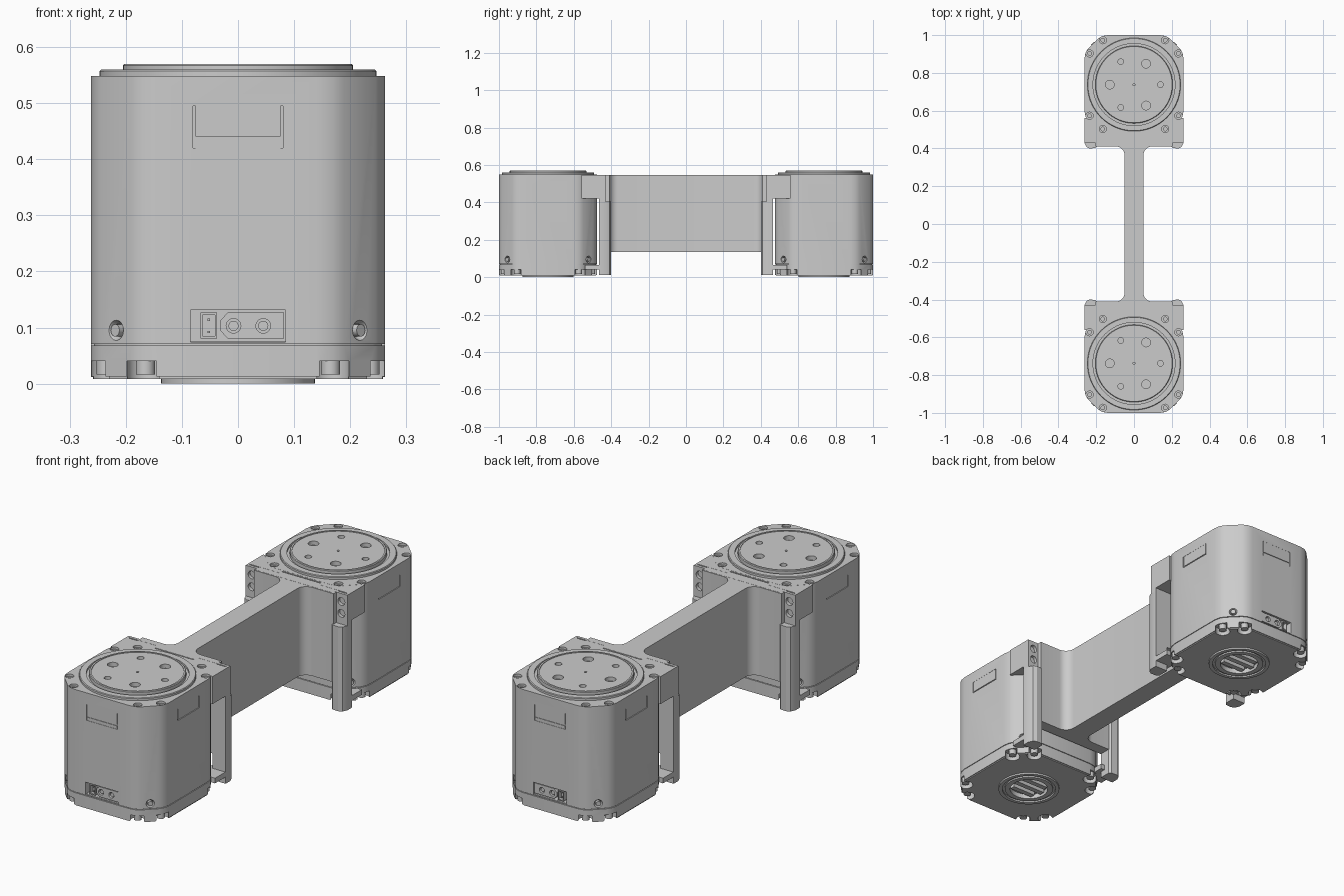
import bpy, bmesh, math
from mathutils import Matrix, Vector

if "Cube" in bpy.data.objects:
    bpy.data.objects.remove(bpy.data.objects["Cube"])

CY = 0.738            # motor axis position; everything is built at +y and mirrored
SCREWS = [(sx * a, CY + sy * b) for sx in (-1, 1) for sy in (-1, 1)
          for a, b in ((0.165, 0.235), (0.235, 0.165))]


def box(bm, x0, x1, y0, y1, z0, z1):
    m = Matrix.Translation(((x0 + x1) / 2, (y0 + y1) / 2, (z0 + z1) / 2))
    bmesh.ops.create_cube(bm, size=1, matrix=m @ Matrix.Diagonal((x1 - x0, y1 - y0, z1 - z0, 1)))


def cyl(bm, centre, r, depth, axis=(0, 0, 1), r2=None, n=24):
    rot = Vector(axis).to_track_quat('Z', 'Y').to_matrix().to_4x4()
    bmesh.ops.create_cone(bm, cap_ends=True, segments=n, radius1=r, radius2=r if r2 is None else r2,
                          depth=depth, matrix=Matrix.Translation(centre) @ rot)


def prism(bm, pts, z0, z1):
    f = bm.faces.new([bm.verts.new((x, y, z0)) for x, y in pts])
    top = bmesh.ops.extrude_face_region(bm, geom=[f])['geom']
    bmesh.ops.translate(bm, vec=(0, 0, z1 - z0), verts=[v for v in top if isinstance(v, bmesh.types.BMVert)])


def lathe(bm, prof):
    vs = [bm.verts.new((r, CY, z)) for r, z in prof]
    es = [bm.edges.new(p) for p in zip(vs, vs[1:])]
    bmesh.ops.spin(bm, geom=vs + es, cent=(0, CY, 0), axis=(0, 0, 1), angle=2 * math.pi, steps=72)
    bmesh.ops.remove_doubles(bm, verts=bm.verts, dist=1e-5)


def to_object(name, bm):
    bmesh.ops.recalc_face_normals(bm, faces=bm.faces)
    me = bpy.data.meshes.new(name)
    bm.to_mesh(me)
    bm.free()
    ob = bpy.data.objects.new(name, me)
    bpy.context.collection.objects.link(ob)
    return ob


def part(name, bm, cut=None, mirror=True):
    ob = to_object(name, bm)
    bpy.ops.object.select_all(action='DESELECT')
    ob.select_set(True)
    bpy.context.view_layer.objects.active = ob
    if cut:
        cutter = to_object("cutter", cut)
        mod = ob.modifiers.new("cut", 'BOOLEAN')
        mod.operation, mod.solver, mod.object, mod.use_self = 'DIFFERENCE', 'EXACT', cutter, True
        bpy.ops.object.modifier_apply(modifier="cut")
        bpy.data.objects.remove(cutter)
    bpy.ops.object.shade_smooth_by_angle(angle=math.radians(28))
    if mirror:
        mod = ob.modifiers.new("mirror", 'MIRROR')
        mod.use_axis = (False, True, False)
        mod.use_mirror_merge = False
    return ob


def housing(inset=0):
    # square with softened chamfered corners
    q = [(0.262, 0.14), (0.257, 0.168), (0.245, 0.189), (0.189, 0.245), (0.168, 0.257), (0.14, 0.262)]
    pts = []
    for k in range(4):
        c, s = round(math.cos(k * math.pi / 2)), round(math.sin(k * math.pi / 2))
        pts += [(c * x - s * y, s * x + c * y) for x, y in q]
    f = 1 - inset / 0.262
    return [(x * f, CY + y * f) for x, y in pts]


def screw_holes(bm):
    for x, y in SCREWS:
        cyl(bm, (x, y, 0.55), 0.019, 0.024)
        cyl(bm, (x, y, 0.53), 0.010, 0.04)


# motor housing with screw holes, connector pocket and side latches
bm, cut = bmesh.new(), bmesh.new()
prism(bm, housing(), 0.071, 0.548)
screw_holes(cut)
box(cut, -0.085, 0.085, 0.965, 1.05, 0.074, 0.131)
for sx in (-1, 1):
    for sy in (-1, 1):
        cyl(cut, (sx * 0.219, CY + sy * 0.219, 0.095), 0.012, 0.03, (sx, sy, 0), 0.027)
box(cut, -0.08, 0.08, 0.996, 1.05, 0.42, 0.495)
for sx in (-1, 1):
    x0, x1 = sorted((sx * 0.258, sx * 0.3))
    box(cut, x0, x1, CY - 0.08, CY + 0.08, 0.44, 0.495)
part("motor_housing", bm, cut)

# latch tabs in the pockets
bm = bmesh.new()
box(bm, -0.076, 0.076, 0.99, 0.9995, 0.44, 0.495)
box(bm, -0.076, 0.076, 0.99, 0.9985, 0.42, 0.435)
for sx in (-1, 1):
    x0, x1 = sorted((sx * 0.25, sx * 0.2612))
    box(bm, x0, x1, CY - 0.076, CY + 0.076, 0.445, 0.495)
part("latch_tabs", bm)

# screws: side, top and base
bm = bmesh.new()
for sx in (-1, 1):
    for sy in (-1, 1):
        cyl(bm, (sx * 0.212, CY + sy * 0.212, 0.095), 0.011, 0.02, (sx, sy, 0), n=16)
for x, y in SCREWS:
    cyl(bm, (x, y, 0.029), 0.017, 0.026, n=16)
part("screws", bm)

# base cover with notches around the screws
bm, cut = bmesh.new(), bmesh.new()
prism(bm, housing(0.004), 0.008, 0.014)
prism(bm, housing(), 0.013, 0.068)
prism(bm, housing(0.005), 0.066, 0.075)
for x, y in SCREWS:
    cyl(cut, (x, y, 0.0), 0.033, 0.08)
cyl(cut, (0, CY, 0.0), 0.13, 0.05, n=64)
part("base_cover", bm, cut)

# round bottom boss with concentric grooves and vent slats
bm = bmesh.new()
lathe(bm, [(0, 0.03), (0.137, 0.03), (0.137, 0.0), (0.12, 0.0), (0.12, 0.007), (0.108, 0.007),
           (0.108, 0.0), (0.085, 0.0), (0.085, 0.022), (0, 0.022)])
part("bottom_boss", bm)
bm = bmesh.new()
for dy, h in ((-0.045, 0.06), (0, 0.078), (0.045, 0.06)):
    box(bm, -h, h, CY + dy - 0.012, CY + dy + 0.012, 0.006, 0.025)
part("vent_slats", bm)

# output ring and rotating flange
bm, cut = bmesh.new(), bmesh.new()
lathe(bm, [(0, 0.53), (0.247, 0.53), (0.247, 0.557), (0.244, 0.56), (0.217, 0.56), (0.217, 0.551),
           (0.205, 0.551), (0.205, 0.567), (0.202, 0.57), (0.195, 0.57), (0.195, 0.567), (0, 0.567)])
for k in range(6):
    a = math.pi + k * math.pi / 3
    r, d = ((0.023, 0.128), (0.015, 0.14))[k % 2]
    cyl(cut, (d * math.cos(a), CY + d * math.sin(a), 0.56), r, 0.04)
cyl(cut, (0, CY, 0.56), 0.006, 0.04, n=12)
part("output_flange", bm, cut)

# power and signal connector
bm, cut = bmesh.new(), bmesh.new()
box(bm, -0.067, -0.037, 0.95, 0.996, 0.08, 0.127)
prism(bm, [(-0.03, -0.127), (-0.03, -0.08), (0.082, -0.08), (0.082, -0.127)], 0.95, 0.952)
box(cut, -0.063, -0.041, 0.975, 1.02, 0.085, 0.122)
bm.free()
bm = bmesh.new()
box(bm, -0.067, -0.037, 0.95, 0.996, 0.08, 0.127)
shell = [(-0.032, 0.095), (-0.018, 0.08), (0.082, 0.08), (0.082, 0.127), (-0.018, 0.127), (-0.032, 0.112)]
prism(bm, shell, 0, 0.046)
vs = [v for v in bm.verts if v.co.y < 0.5]
for v in vs:
    v.co = (v.co.x, 0.95 + v.co.z, v.co.y)
for x in (-0.008, 0.045):
    cyl(cut, (x, 0.99, 0.103), 0.013, 0.04, (0, 1, 0))
part("connector", bm, cut)
bm = bmesh.new()
for x in (-0.008, 0.045):
    cyl(bm, (x, 0.975, 0.103), 0.009, 0.03, (0, 1, 0), n=16)
for z in (0.092, 0.114):
    box(bm, -0.054, -0.05, 0.96, 0.99, z - 0.002, z + 0.002)
part("connector_pins", bm)

# bracket crown around the inner top of each motor, with end-face screw holes
bm, cut = bmesh.new(), bmesh.new()
prism(bm, [(-0.262, 0.56), (-0.262, 0.43), (-0.2, 0.43), (-0.2, 0.415), (0.2, 0.415),
           (0.2, 0.43), (0.262, 0.43), (0.262, 0.56)], 0.42, 0.5475)
screw_holes(cut)
for sx in (-1, 1):
    for z in (0.455, 0.51):
        cyl(cut, (sx * 0.231, 0.43, z), 0.018, 0.03, (0, 1, 0))
box(cut, -0.25, -0.1, 0.443, 0.449, 0.543, 0.56)
box(cut, 0.1, 0.25, 0.443, 0.449, 0.543, 0.56)
box(cut, -0.1, 0.1, 0.464, 0.470, 0.543, 0.56)
part("bracket_crown", bm, cut)

# corner columns and the feet tying them to the base
bm = bmesh.new()
for s in (-1, 1):
    prism(bm, [(s * x, y) for x, y in ((0.195, 0.412), (0.205, 0.402), (0.235, 0.40), (0.252, 0.408),
                                       (0.262, 0.43), (0.262, 0.465), (0.195, 0.465))], 0.012, 0.405)
    prism(bm, [(s * x, y) for x, y in ((0.2, 0.43), (0.262, 0.43), (0.262, 0.465), (0.2, 0.465))], 0.40, 0.425)
    x0, x1 = sorted((s * 0.175, s * 0.26))
    box(bm, x0, x1, 0.44, 0.54, 0.042, 0.066)
part("corner_columns", bm)

# connecting bar with filleted end plates
r = 0.045
fillet = [(0.05 + r - r * math.cos(a), 0.41 - r + r * math.sin(a))
          for a in (math.pi / 2 * k / 8 for k in range(9))]
q = fillet + [(0.205, 0.41), (0.205, 0.465)]
outline = (q + [(-x, y) for x, y in reversed(q)] +
           [(-x, -y) for x, y in q] + [(x, -y) for x, y in reversed(q)])
bm = bmesh.new()
prism(bm, outline, 0.135, 0.547)
part("connecting_bar", bm, mirror=False)
